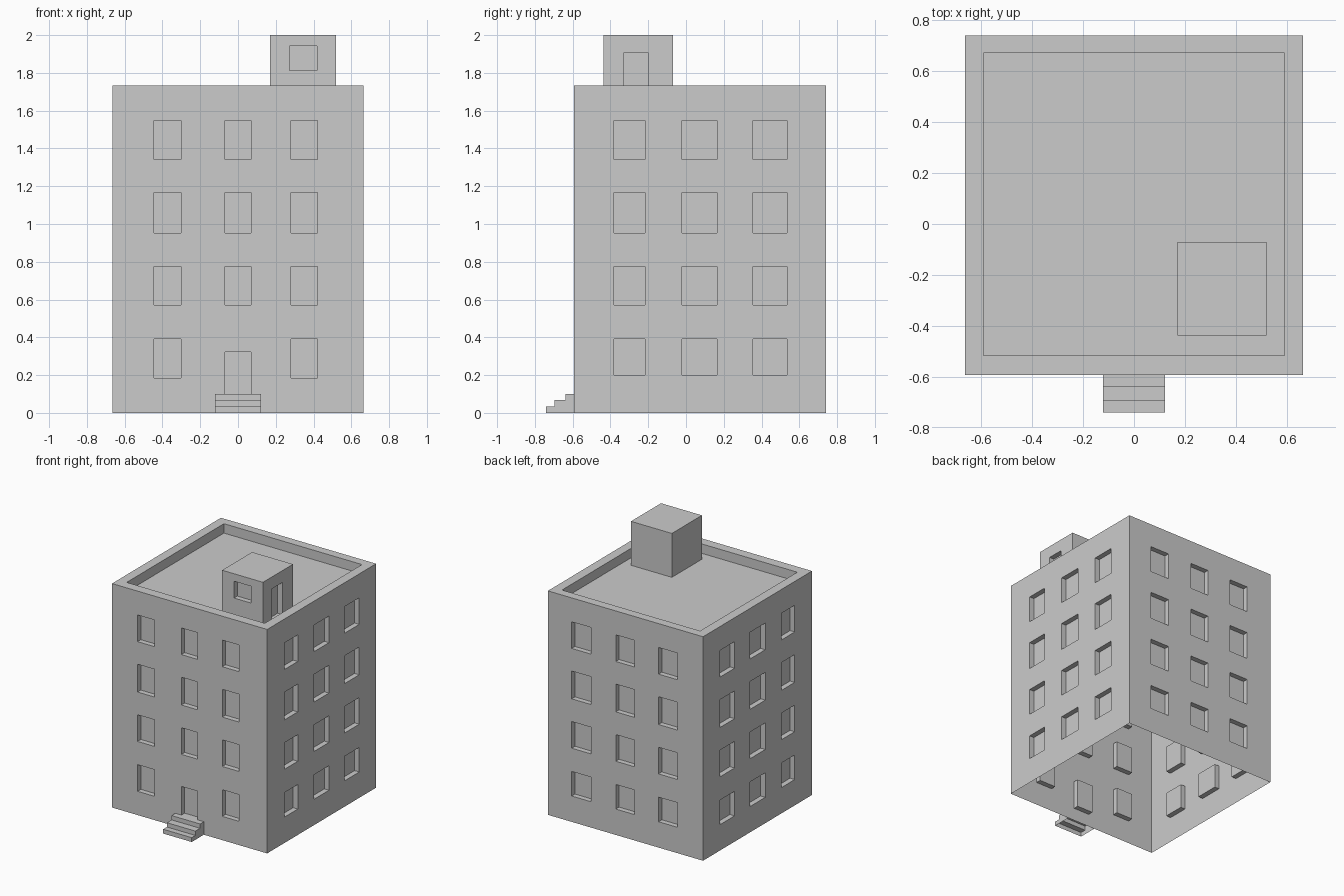
import bpy, bmesh
from mathutils import Vector

if "Cube" in bpy.data.objects:
    bpy.data.objects.remove(bpy.data.objects["Cube"])

X = 0.664                      # half width of the block
Y0, Y1 = -0.592, 0.74          # front and back wall
TOP, ROOF = 1.733, 1.66        # parapet top, sunken roof level
DEPTH = 0.04                   # window recess


def finish(bm, name):
    bmesh.ops.remove_doubles(bm, verts=bm.verts[:], dist=0.0001)
    mesh = bpy.data.meshes.new(name)
    bm.to_mesh(mesh)
    bm.free()
    obj = bpy.data.objects.new(name, mesh)
    bpy.context.collection.objects.link(obj)
    return obj


def face(bm, pts):
    bm.faces.new([bm.verts.new(p) for p in pts])


def wall(bm, normal, dist, u0, u1, z0, z1, openings):
    """Flat wall sheet with recessed openings (left, right, bottom, top)."""
    n = Vector((*normal, 0))
    side = Vector((-n.y, n.x, 0))

    def at(u, z, d=0.0):
        return n * (dist - d) + side * u + Vector((0, 0, z))

    us = sorted({u0, u1, *(u for o in openings for u in o[:2])})
    zs = sorted({z0, z1, *(z for o in openings for z in o[2:])})
    for a, b in zip(us, us[1:]):
        for c, d in zip(zs, zs[1:]):
            mu, mz = (a + b) / 2, (c + d) / 2
            if not any(l < mu < r and lo < mz < hi for l, r, lo, hi in openings):
                face(bm, [at(a, c), at(b, c), at(b, d), at(a, d)])
    for l, r, lo, hi in openings:
        ring = [(l, lo), (r, lo), (r, hi), (l, hi)]
        face(bm, [at(u, z, DEPTH) for u, z in ring])
        for i in range(4):
            p, q = ring[i], ring[(i + 1) % 4]
            if i == 0 and lo == z0:
                continue
            face(bm, [at(*p), at(*q), at(*q, DEPTH), at(*p, DEPTH)])


def rect(x0, x1, y0, y1, z):
    return [(x0, y0, z), (x1, y0, z), (x1, y1, z), (x0, y1, z)]


def windows(cols, rows):
    return [(l, r, lo, hi) for l, r in cols for lo, hi in rows]


# Window layout
upper = [(0.57, 0.776), (0.952, 1.167), (1.342, 1.548)]
front_cols = [(-0.445, -0.302), (-0.07, 0.068), (0.28, 0.422)]
back_cols = [(-0.46, -0.295), (-0.083, 0.077), (0.283, 0.446)]
right_cols = [(-0.381, -0.217), (-0.021, 0.164), (0.354, 0.534)]
left_cols = [(-r, -l) for l, r in right_cols]
side_rows = [(0.2, 0.39)] + upper
front_openings = windows(front_cols, upper)
front_openings += windows([front_cols[0], front_cols[2]], [(0.184, 0.39)])
front_openings.append((-0.07, 0.068, 0.1, 0.322))      # entrance door

# Outer walls, open underneath
bm = bmesh.new()
wall(bm, (0, -1), -Y0, -X, X, 0, TOP, front_openings)
wall(bm, (0, 1), Y1, -X, X, 0, TOP, windows(back_cols, side_rows))
wall(bm, (1, 0), X, Y0, Y1, 0, TOP, windows(right_cols, side_rows))
wall(bm, (-1, 0), X, -Y1, -Y0, 0, TOP, windows(left_cols, side_rows))
finish(bm, "outer_walls")

# Parapet top, inner parapet faces and sunken roof
bm = bmesh.new()
inner = (-0.591, 0.591, -0.517, 0.672)
rings = [rect(-X, X, Y0, Y1, TOP), rect(*inner, TOP), rect(*inner, ROOF)]
for a, b in zip(rings, rings[1:]):
    for i in range(4):
        j = (i + 1) % 4
        face(bm, [a[i], a[j], b[j], b[i]])
face(bm, rings[2])
finish(bm, "roof_and_parapet")

# Rooftop stair housing with a front window and a door on the right
hx0, hx1, hy0, hy1 = 0.17, 0.52, -0.437, -0.07
bm = bmesh.new()
wall(bm, (0, -1), -hy0, hx0, hx1, ROOF, 2, [(0.272, 0.418, 1.812, 1.942)])
wall(bm, (1, 0), hx1, hy0, hy1, ROOF, 2, [(-0.328, -0.2, ROOF, 1.908)])
wall(bm, (0, 1), hy1, -hx1, -hx0, ROOF, 2, [])
wall(bm, (-1, 0), -hx0, -hy1, -hy0, ROOF, 2, [])
face(bm, rect(hx0, hx1, hy0, hy1, 2))
finish(bm, "roof_housing")

# Entrance steps: treads, risers and side cheeks
bm = bmesh.new()
w = 0.122
ys = [-0.74, -0.695, -0.638, Y0]
for i in range(3):
    lo, hi = i * 0.0335, (i + 1) * 0.0335
    y, y2 = ys[i], ys[i + 1]
    face(bm, [(-w, y, lo), (w, y, lo), (w, y, hi), (-w, y, hi)])
    face(bm, rect(-w, w, y, y2, hi))
    face(bm, [(w, y, 0), (w, y2, 0), (w, y2, hi), (w, y, hi)])
    face(bm, [(-w, y2, 0), (-w, y, 0), (-w, y, hi), (-w, y2, hi)])
finish(bm, "entrance_steps")
